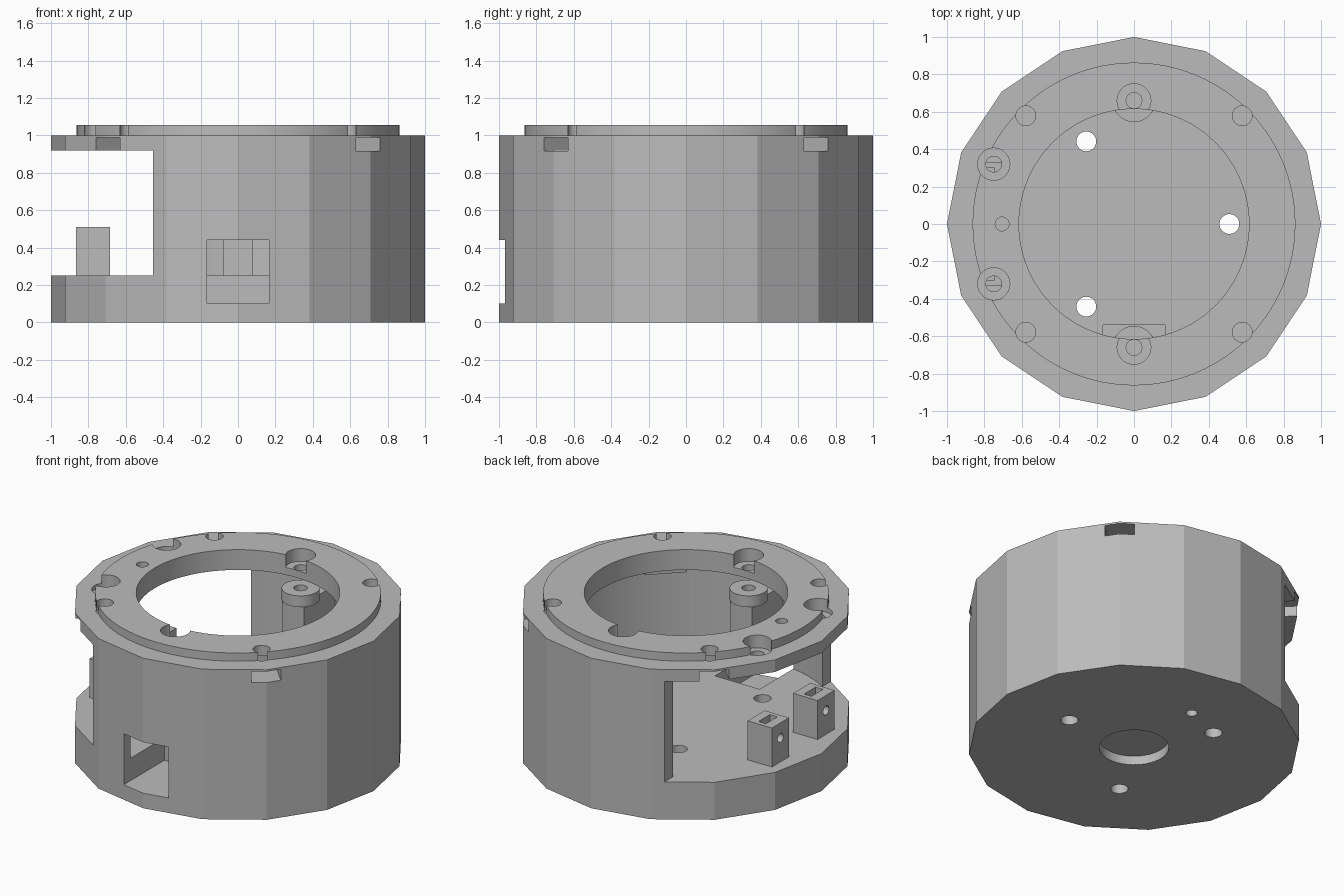
import bpy
from math import cos, sin, pi, radians
from mathutils import Matrix, Vector

cube = bpy.data.objects.get("Cube")
if cube:
    bpy.data.objects.remove(cube, do_unlink=True)

grey = bpy.data.materials.new("plain grey")
grey.use_nodes = True
grey.diffuse_color = (0.5, 0.5, 0.5, 1)
grey.node_tree.nodes["Principled BSDF"].inputs["Base Color"].default_value = (0.5, 0.5, 0.5, 1)


def finish(name):
    ob = bpy.context.object
    ob.name = name
    ob.data.materials.append(grey)
    return ob


def cylinder(name, x, y, r, z0, z1, sides=48):
    bpy.ops.mesh.primitive_cylinder_add(vertices=sides, radius=r, depth=z1 - z0,
                                        location=(x, y, (z0 + z1) / 2))
    return finish(name)


def box(name, x0, x1, y0, y1, z0, z1, turn=0):
    bpy.ops.mesh.primitive_cube_add(size=1)
    ob = finish(name)
    middle = Vector((x0 + x1, y0 + y1, z0 + z1)) / 2
    size = Matrix.Diagonal((x1 - x0, y1 - y0, z1 - z0, 1))
    ob.data.transform(Matrix.Rotation(turn, 4, 'Z') @ Matrix.Translation(middle) @ size)
    return ob


def combine(target, tool, operation='DIFFERENCE'):
    mod = target.modifiers.new("cut", 'BOOLEAN')
    mod.operation = operation
    mod.solver = 'EXACT'
    mod.object = tool
    bpy.context.view_layer.objects.active = target
    bpy.ops.object.modifier_apply(modifier=mod.name)
    bpy.data.objects.remove(tool, do_unlink=True)


def smooth(ob):
    bpy.ops.object.select_all(action='DESELECT')
    ob.select_set(True)
    bpy.context.view_layer.objects.active = ob
    bpy.ops.object.shade_smooth_by_angle(angle=radians(18))


# Faceted housing with a round raised lip
housing = cylinder("housing", 0, 0, 1, 0, 1, 16)
combine(housing, cylinder("lip", 0, 0, 0.863, 0.96, 1.055, 96), 'UNION')

# Hollow interior, top opening and large side opening
combine(housing, cylinder("cavity", 0, 0, 0.91, 0.25, 0.92, 96))
combine(housing, cylinder("opening", 0, 0, 0.615, 0.8, 1.2, 96))
combine(housing, box("side_cut", -1.2, -0.455, -1.2, 1.2, 0.25, 0.92))

# Front cable window, which also sinks into the floor
combine(housing, box("window", -0.165, 0.165, -1.2, -0.54, 0.1, 0.44))

# Floor screw holes and blind pockets in the underside
for i in range(3):
    a = i * 2 * pi / 3
    combine(housing, cylinder("floor_hole", 0.51 * cos(a), 0.51 * sin(a), 0.053, -0.1, 0.4, 32))
combine(housing, cylinder("pocket", 0, 0, 0.21, -0.1, 0.06))
combine(housing, cylinder("small_pocket", 0, 0.54, 0.035, -0.1, 0.15, 32))

# Counterbored screw holes in the top plate
for x, y, r in [(0, 0.66, 0.09), (0, -0.66, 0.09), (-0.75, 0.32, 0.086), (-0.75, -0.32, 0.086)]:
    combine(housing, cylinder("counterbore", x, y, r, 0.97, 1.2))
    combine(housing, cylinder("screw_hole", x, y, 0.042, 0.8, 1.2, 32))
combine(housing, cylinder("pin_hole", -0.705, 0, 0.037, 0.8, 1.2, 32))

# Diagonal holes with nut slots opening through the outer wall
for i in range(4):
    a = pi / 4 + i * pi / 2
    combine(housing, cylinder("corner_hole", 0.818 * cos(a), 0.818 * sin(a), 0.053, 0.95, 1.2, 32))
    combine(housing, box("nut_slot", 0.73, 1.2, -0.09, 0.09, 0.915, 0.988, a))
    if cos(a) > 0:
        box("nut_shelf", 0.7, 0.93, -0.13, 0.13, 0.86, 0.915, a)
smooth(housing)

# Screw posts at front and back, each with a round drilled boss
for side, bottom in ((1, 0.24), (-1, 0.44)):
    low, high = sorted((side * 0.58, side * 0.92))
    post = box("post", -0.08, 0.08, low, high, bottom, 0.78)
    combine(post, cylinder("boss", 0, side * 0.66, 0.115, 0.76, 0.835), 'UNION')
    combine(post, cylinder("bore", 0, side * 0.66, 0.042, 0.6, 0.95, 32))
    post.name = "front_post" if side < 0 else "back_post"
    smooth(post)

# Two floor blocks, each with a nut slot and a sideways screw hole
for side in (1, -1):
    y = side * 0.24
    block = box("clamp_block", -0.865, -0.685, y - 0.09, y + 0.09, 0.24, 0.51)
    combine(block, box("slot", -0.80, -0.745, y - 0.06, y + 0.06, 0.34, 0.6))
    bore = cylinder("bore", 0, 0, 0.03, -0.15, 0.15, 32)
    bore.data.transform(Matrix.Rotation(pi / 2, 4, 'Y'))
    bore.location = (-0.775, y, 0.41)
    combine(block, bore)
    smooth(block)
